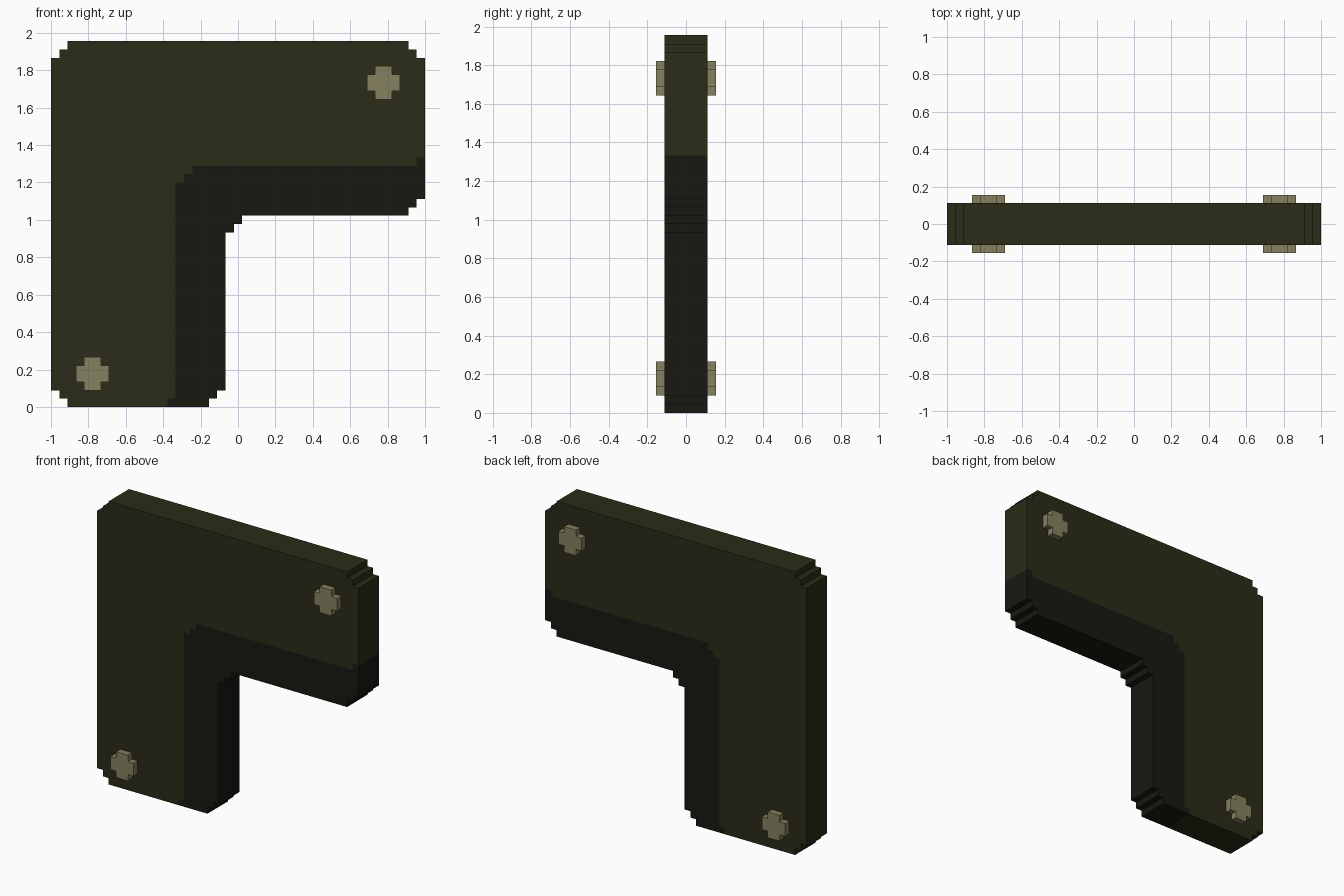
import bpy, bmesh

if "Cube" in bpy.data.objects:
    bpy.data.objects.remove(bpy.data.objects["Cube"])

U = 2 / 45  # one block of the stepped design


def material(name, rgb):
    m = bpy.data.materials.new(name)
    m.diffuse_color = (*rgb, 1)
    m.use_nodes = True
    m.node_tree.nodes["Principled BSDF"].inputs["Base Color"].default_value = m.diffuse_color
    return m


def slab(name, profile, y0, y1, mat):
    """Extrude an (x, z) outline, given in blocks, from y0 to y1."""
    bm = bmesh.new()
    verts = [bm.verts.new((x * U - 1, y0 * U, z * U)) for x, z in profile]
    face = bm.faces.new(verts)
    ext = bmesh.ops.extrude_face_region(bm, geom=[face])
    moved = [g for g in ext["geom"] if isinstance(g, bmesh.types.BMVert)]
    bmesh.ops.translate(bm, vec=(0, (y1 - y0) * U, 0), verts=moved)
    bmesh.ops.recalc_face_normals(bm, faces=bm.faces)
    me = bpy.data.meshes.new(name)
    bm.to_mesh(me)
    bm.free()
    me.materials.append(mat)
    ob = bpy.data.objects.new(name, me)
    bpy.context.collection.objects.link(ob)
    return ob


green = material("dark_green", (0.024, 0.025, 0.009))
dark = material("dark_brown", (0.0103, 0.0086, 0.0056))
tan = material("tan", (0.24, 0.22, 0.115))

# Stepped line where the green body meets the dark inner edge
seam = [(14, 0), (14, 1), (15, 1), (15, 27), (16, 27), (16, 28),
        (17, 28), (17, 29), (44, 29), (44, 30), (45, 30)]

# Green outer body of the bracket
outer = [(45, 42), (44, 42), (44, 43), (43, 43), (43, 44),
         (2, 44), (2, 43), (1, 43), (1, 42), (0, 42),
         (0, 2), (1, 2), (1, 1), (2, 1), (2, 0)]
slab("bracket_body", seam + outer, -2.5, 2.5, green)

# Dark inner edge of the bracket
inner = [(45, 25), (44, 25), (44, 24), (43, 24), (43, 23),
         (23, 23), (23, 22), (22, 22), (22, 21), (21, 21),
         (21, 2), (20, 2), (20, 1), (19, 1), (19, 0)]
slab("inner_edge", seam + inner, -2.5, 2.5, dark)

# Cross-shaped rivets on both faces
cross = [(-1, -2), (1, -2), (1, -1), (2, -1), (2, 1), (1, 1),
         (1, 2), (-1, 2), (-1, 1), (-2, 1), (-2, -1), (-1, -1)]
for place, cx, cz in (("lower", 5, 4), ("upper", 40, 39)):
    shape = [(cx + x, cz + z) for x, z in cross]
    for side, s in (("front", -1), ("back", 1)):
        slab(f"{place}_{side}_rivet", shape, s * 2.5, s * 3.5, tan)
